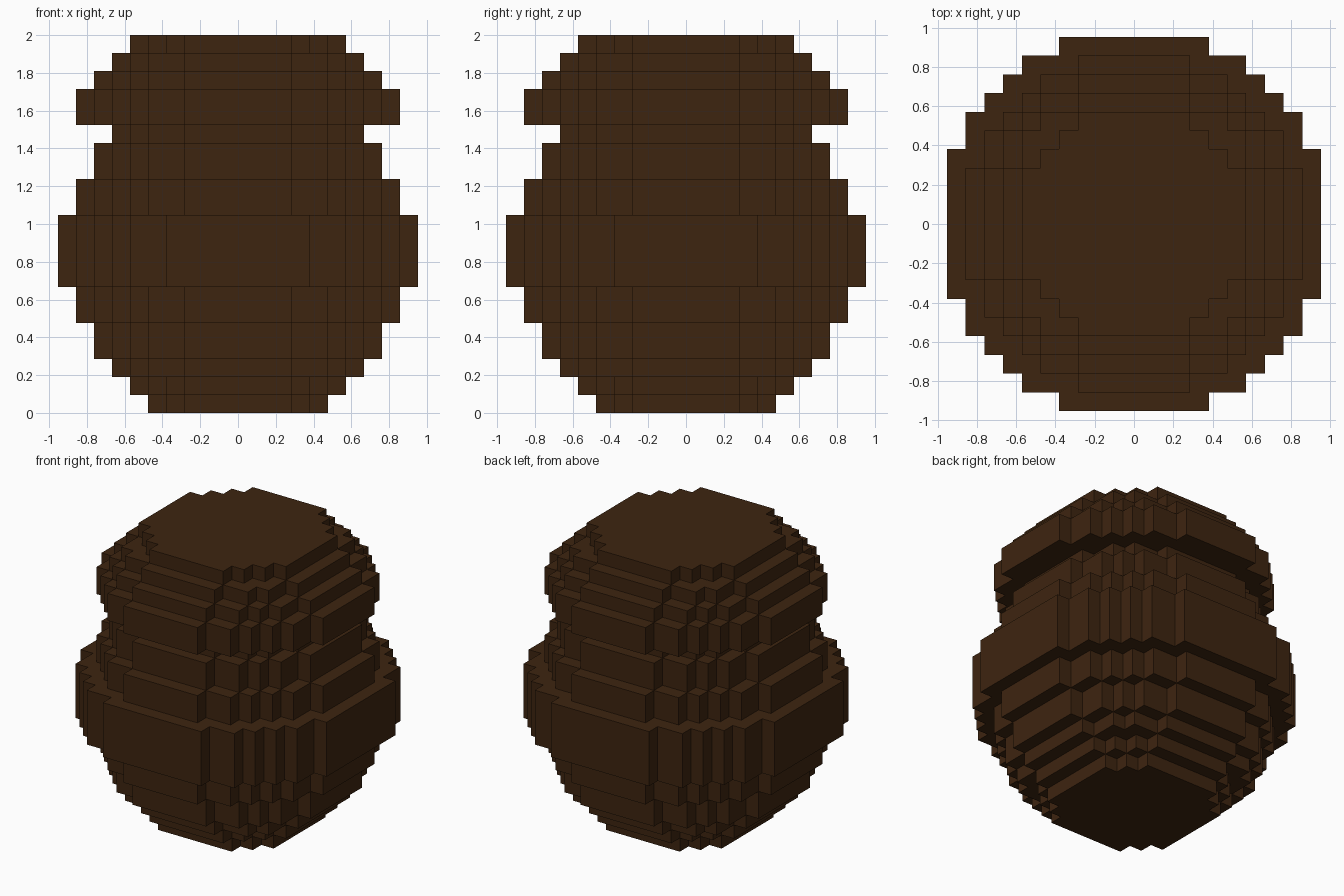
import bpy
import bmesh

cube = bpy.data.objects.get("Cube")
if cube:
    bpy.data.objects.remove(cube, do_unlink=True)

UNIT = 2 / 21  # block size

# Radius of each block layer, from the base to the rim
LAYERS = [5, 6, 7, 8, 8, 9, 9, 10, 10, 10, 10, 9, 9, 8, 8, 7, 9, 9, 8, 7, 6]


def half_width(radius, row):
    """Blocks from the axis to the edge of a blocky disc in one row."""
    limit = radius * radius + 3
    return sum((i + 0.5) ** 2 + (row + 0.5) ** 2 < limit for i in range(radius)) \
        if row < radius else 0


def outline(radius):
    """Stepped outline, counter-clockwise, made from one repeated quarter."""
    quarter = []
    for row in range(radius):
        here, above = half_width(radius, row), half_width(radius, row + 1)
        if here != above:
            quarter.append((here, row + 1))
            if above:
                quarter.append((above, row + 1))
    points = []
    for _ in range(4):
        points += quarter
        quarter = [(-y, x) for x, y in quarter]
    return points


bm = bmesh.new()


def quad(*corners):
    bm.faces.new([bm.verts.new([c * UNIT for c in p]) for p in corners])


def strip(x0, x1, y, z, up):
    corners = [(x0, y, z), (x1, y, z), (x1, y + 1, z), (x0, y + 1, z)]
    quad(*(corners if up else reversed(corners)))


# Walls: one band per run of equal layers
start = 0
for z in range(1, len(LAYERS) + 1):
    if z == len(LAYERS) or LAYERS[z] != LAYERS[start]:
        ring = outline(LAYERS[start])
        for (ax, ay), (bx, by) in zip(ring, ring[1:] + ring[:1]):
            quad((ax, ay, start), (bx, by, start), (bx, by, z), (ax, ay, z))
        start = z

# Ledges, base and top: strips where neighbouring layers differ
stack = [0] + LAYERS + [0]
for z, (below, above) in enumerate(zip(stack, stack[1:])):
    for row in range(max(below, above)):
        a, b = half_width(below, row), half_width(above, row)
        if a == b:
            continue
        near, far = min(a, b), max(a, b)
        for y in (row, -row - 1):
            if near == 0:
                strip(-far, far, y, z, a > b)
            else:
                strip(near, far, y, z, a > b)
                strip(-far, -near, y, z, a > b)

bmesh.ops.remove_doubles(bm, verts=bm.verts[:], dist=0.001)
mesh = bpy.data.meshes.new("blocky_pot")
bm.to_mesh(mesh)
bm.free()

pot = bpy.data.objects.new("blocky_pot", mesh)
bpy.context.collection.objects.link(pot)

# Dark brown material
brown = bpy.data.materials.new("dark_brown")
brown.use_nodes = True
color = (0.048, 0.018, 0.005, 1)
brown.diffuse_color = color
brown.node_tree.nodes["Principled BSDF"].inputs["Base Color"].default_value = color
mesh.materials.append(brown)
